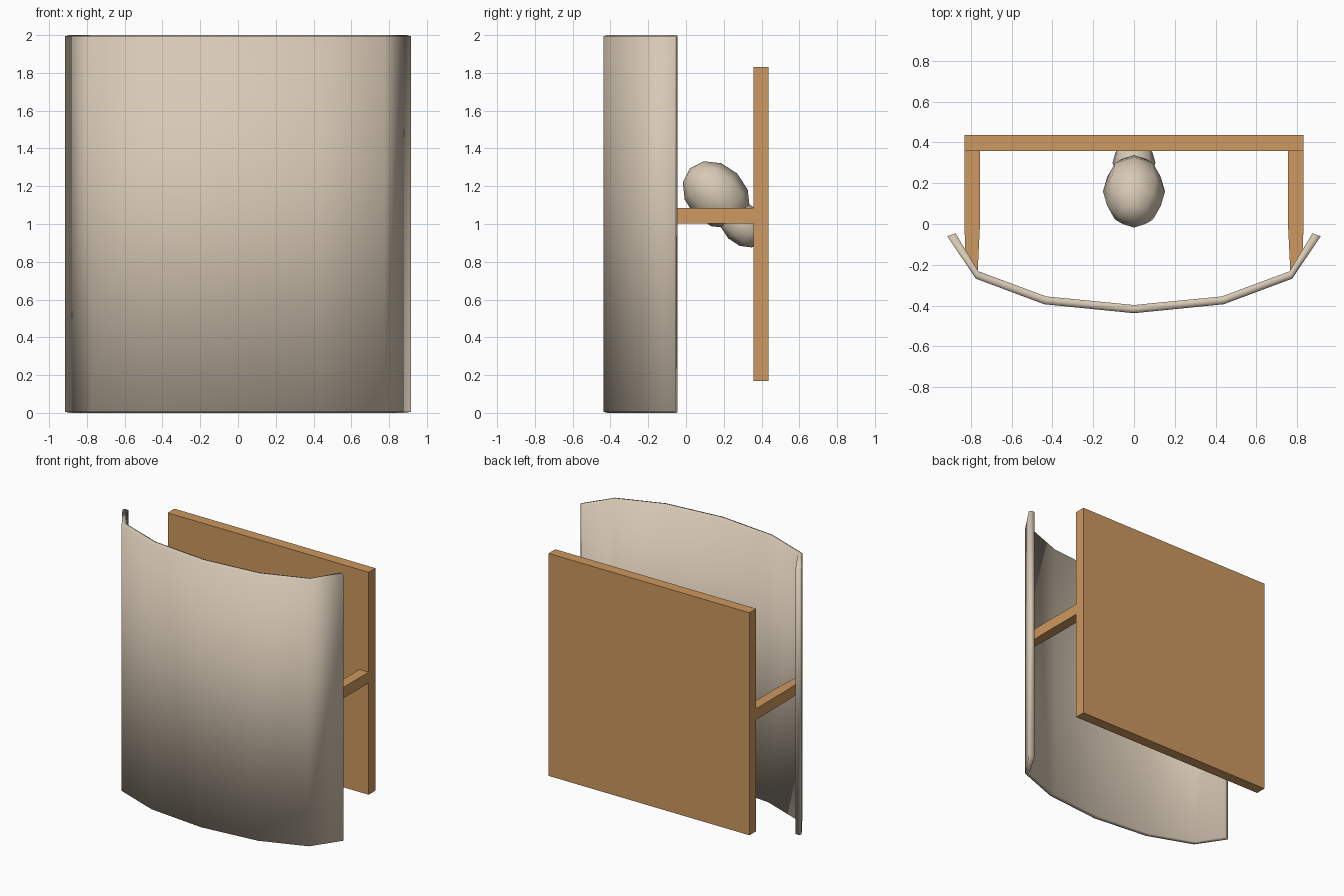
import bpy, bmesh, math
from mathutils import Matrix

if "Cube" in bpy.data.objects:
    bpy.data.objects.remove(bpy.data.objects["Cube"])


def material(name, rgb):
    m = bpy.data.materials.new(name)
    m.diffuse_color = (*rgb, 1)
    m.use_nodes = True
    m.node_tree.nodes["Principled BSDF"].inputs["Base Color"].default_value = m.diffuse_color
    return m


tan = material("pale tan", (0.68, 0.58, 0.46))
wood = material("wood", (0.61, 0.315, 0.115))


def finish(name, bm, mat, smooth):
    bmesh.ops.recalc_face_normals(bm, faces=bm.faces[:])
    for f in bm.faces:
        f.smooth = smooth
    me = bpy.data.meshes.new(name)
    bm.to_mesh(me)
    bm.free()
    me.materials.append(mat)
    ob = bpy.data.objects.new(name, me)
    bpy.context.collection.objects.link(ob)
    return ob


# Curved front panel: half profile (outer, ridge, inner) mirrored across x, spanning full height
half = [((0.915, -0.06), (0.875, -0.045)),
        ((0.775, -0.268), (0.762, -0.232)),
        ((0.44, -0.393), (0.43, -0.355)),
        ((0.0, -0.437), (0.0, -0.397))]
stations = [((-a[0], a[1]), (-b[0], b[1])) for a, b in half]
stations += half[-2::-1]
bm = bmesh.new()
rings = []
for outer, inner in stations:
    mid = ((outer[0] + inner[0]) / 2, (outer[1] + inner[1]) / 2)
    # The rim rises slightly to a ridge in the middle of its thickness
    loop = [(outer, 0.006), (outer, 1.994), (mid, 2.0), (inner, 1.994), (inner, 0.006), (mid, 0.0)]
    rings.append([bm.verts.new((p[0], p[1], z)) for p, z in loop])
for a, b in zip(rings, rings[1:]):
    for i in range(6):
        j = (i + 1) % 6
        bm.faces.new((a[i], a[j], b[j], b[i]))
bm.faces.new(rings[0])
bm.faces.new(rings[-1])
finish("curved_panel", bm, tan, True)

# Flat back board
bm = bmesh.new()
bmesh.ops.create_cube(bm, size=1, matrix=Matrix.Translation((0, 0.397, 1.0)) @ Matrix.Diagonal((1.662, 0.08, 1.664, 1)))
finish("back_board", bm, wood, False)

# Side bars joining board and panel, tapering at the front
for side, label in ((-1, "left"), (1, "right")):
    outline = [(0.755, 0.36), (0.755, -0.01), (0.766, -0.232), (0.79, -0.2),
               (0.826, -0.145), (0.831, -0.01), (0.831, 0.36)]
    bm = bmesh.new()
    face = bm.faces.new([bm.verts.new((side * x, y, 1.003)) for x, y in outline])
    ext = bmesh.ops.extrude_face_region(bm, geom=[face])
    for v in ext["geom"]:
        if isinstance(v, bmesh.types.BMVert):
            v.co.z = 1.085
    finish(label + "_bar", bm, wood, False)


# Low-poly grip: a tilted main lump and a smaller one set into the board
def lump(name, centre, radii):
    bm = bmesh.new()
    bmesh.ops.create_uvsphere(bm, u_segments=8, v_segments=6, radius=1,
                              matrix=Matrix.Translation(centre) @ Matrix.Rotation(math.radians(45), 4, "X")
                              @ Matrix.Diagonal((*radii, 1)))
    finish(name, bm, tan, True)


lump("grip_main", (0, 0.16, 1.155), (0.152, 0.158, 0.198))
lump("grip_base", (0, 0.30, 1.0), (0.105, 0.108, 0.14))
